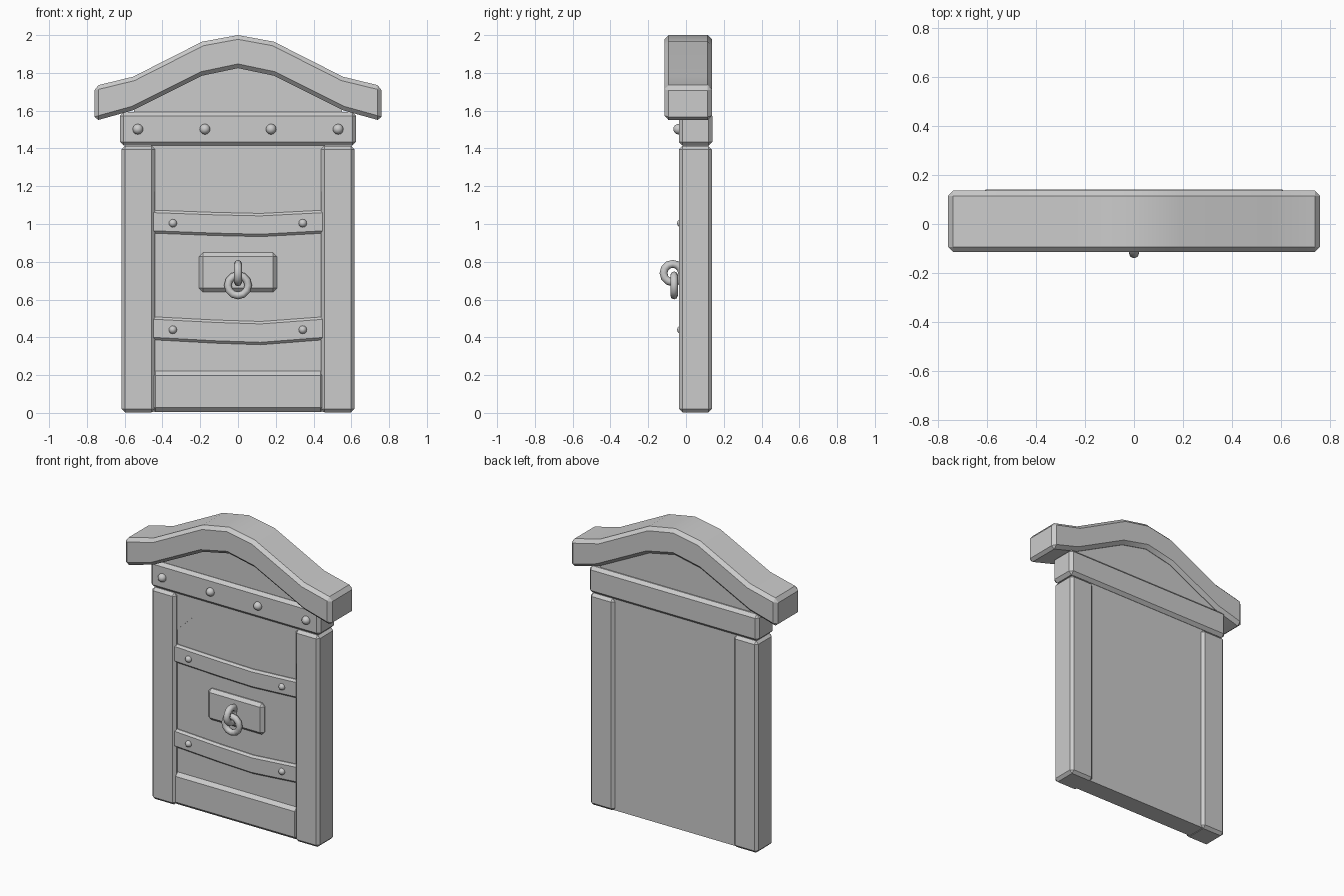
import bpy, bmesh, math

if "Cube" in bpy.data.objects:
    bpy.data.objects.remove(bpy.data.objects["Cube"])


def finish(ob, bevel=0.0, smooth=30):
    """Apply a chamfer and angle-based smooth shading."""
    bpy.ops.object.select_all(action='DESELECT')
    bpy.context.view_layer.objects.active = ob
    ob.select_set(True)
    if bevel:
        m = ob.modifiers.new("chamfer", 'BEVEL')
        m.width = bevel
        m.segments = 1
        m.limit_method = 'ANGLE'
        m.angle_limit = math.radians(40)
        bpy.ops.object.modifier_apply(modifier=m.name)
    bpy.ops.object.shade_smooth_by_angle(angle=math.radians(smooth))
    return ob


def prism(name, pts, y0, y1, bevel=0.0):
    """Extrude an x-z outline from y0 to y1."""
    bm = bmesh.new()
    face = bm.faces.new([bm.verts.new((x, y0, z)) for x, z in pts])
    ext = bmesh.ops.extrude_face_region(bm, geom=[face])
    for v in ext["geom"]:
        if isinstance(v, bmesh.types.BMVert):
            v.co.y = y1
    bmesh.ops.recalc_face_normals(bm, faces=bm.faces)
    me = bpy.data.meshes.new(name)
    bm.to_mesh(me)
    bm.free()
    ob = bpy.data.objects.new(name, me)
    bpy.context.collection.objects.link(ob)
    return finish(ob, bevel)


def box(name, x0, x1, y0, y1, z0, z1, bevel=0.0):
    return prism(name, [(x0, z0), (x1, z0), (x1, z1), (x0, z1)], y0, y1, bevel)


def nail(name, x, y, z, r):
    bpy.ops.mesh.primitive_uv_sphere_add(segments=12, ring_count=8, radius=r, location=(x, y, z),
                                         rotation=(math.pi / 2, 0, 0))
    bpy.context.object.name = name
    finish(bpy.context.object, smooth=60)


def ring(name, loc, rot, major, minor):
    bpy.ops.mesh.primitive_torus_add(location=loc, rotation=rot, major_radius=major,
                                     minor_radius=minor, major_segments=12, minor_segments=8)
    bpy.context.object.name = name
    finish(bpy.context.object, smooth=50)


def mirrored(half):
    """Left half of an outline, ending on x = 0, completed to the right."""
    return half + [(-x, z) for x, z in reversed(half[:-1])]


# Curved roof
top = mirrored([(-0.76, 1.73), (-0.555, 1.78), (-0.19, 1.965), (0, 2.0)])
under = mirrored([(-0.76, 1.545), (-0.555, 1.602), (-0.19, 1.785), (0, 1.825)])
prism("roof", top + under[::-1], -0.115, 0.137, 0.022)

# Gable infill tucked under the roof
gable = mirrored([(-0.55, 1.63), (-0.19, 1.81), (0, 1.85)])
prism("gable", [(0.55, 1.56), (-0.55, 1.56)] + gable, -0.015, 0.112)

# Lintel beam with four nails
box("lintel", -0.625, 0.625, -0.038, 0.14, 1.415, 1.592, 0.02)
for x in (-0.53, -0.175, 0.175, 0.53):
    nail("lintel_nail", x, -0.039, 1.502, 0.028)

# Side posts
for s in (-1, 1):
    xs = sorted((s * 0.44, s * 0.617))
    box("post", *xs, -0.037, 0.137, 0.003, 1.413, 0.018)

# Door slab, arch corners and sill
box("door", -0.46, 0.46, -0.008, 0.118, 0.006, 1.45)
arch = mirrored([(-0.46, 1.15), (-0.445, 1.165), (-0.3, 1.305), (-0.15, 1.385), (0, 1.413)])
prism("arch_surround", [(0.46, 1.43), (-0.46, 1.43)] + arch, -0.012, 0.05)
prism_sill = box("sill", -0.46, 0.46, -0.03, 0.05, 0.006, 0.221, 0.022)

# Sagging metal straps with nails
for zt, sag, nz in ((1.074, 0.018, 1.004), (0.51, 0.026, 0.44)):
    shape = [(-0.47, 0), (-0.12, -0.7 * sag), (0.12, -sag), (0.47, 0)]
    upper = [(x, zt + d) for x, d in shape]
    lower = [(x, zt - 0.122 + d * 1.05) for x, d in shape]
    prism("strap", upper + lower[::-1], -0.027, 0.02, 0.013)
    for x in (-0.345, 0.343):
        nail("strap_nail", x, -0.025, nz, 0.022)

# Handle plate, staple ring and hanging ring
box("handle_plate", -0.206, 0.206, -0.036, 0.02, 0.64, 0.848, 0.02)
ring("handle_staple", (0, -0.07, 0.74), (0, math.pi / 2, 0), 0.049, 0.021)
ring("handle_ring", (0, -0.063, 0.675), (math.pi / 2, 0, 0), 0.054, 0.02)
